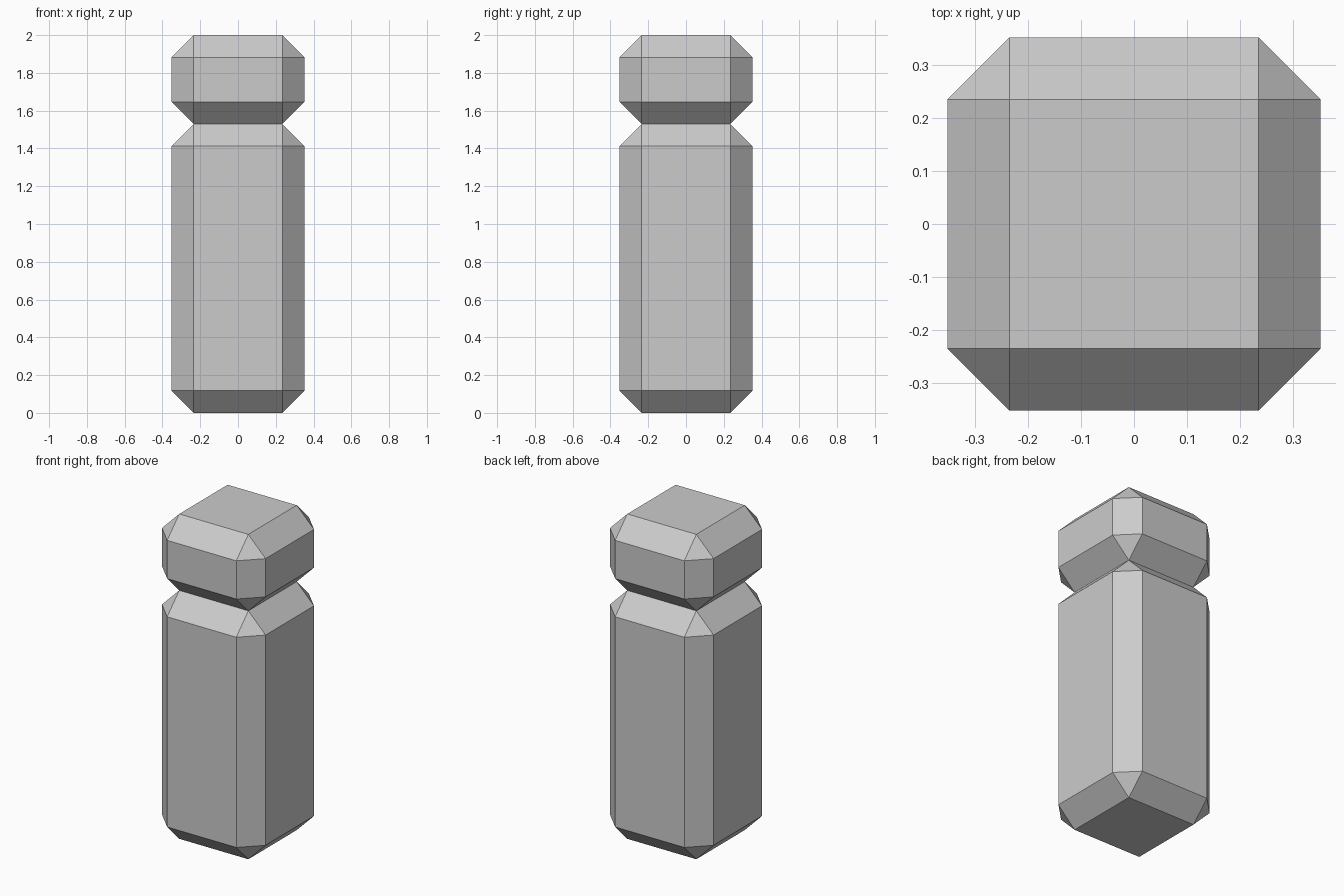
import bpy, bmesh

if "Cube" in bpy.data.objects:
    bpy.data.objects.remove(bpy.data.objects["Cube"])

U = 2 / 17  # chamfer width, the module of the whole model


def chamfered_block(name, width, z0, z1):
    bm = bmesh.new()
    bmesh.ops.create_cube(bm, size=1)
    for v in bm.verts:
        v.co.x *= width
        v.co.y *= width
        v.co.z = z1 if v.co.z > 0 else z0
    bmesh.ops.bevel(bm, geom=bm.edges[:], offset=U, offset_type='OFFSET',
                    segments=1, profile=0.5, affect='EDGES')
    bmesh.ops.recalc_face_normals(bm, faces=bm.faces[:])
    mesh = bpy.data.meshes.new(name)
    bm.to_mesh(mesh)
    bm.free()
    obj = bpy.data.objects.new(name, mesh)
    bpy.context.collection.objects.link(obj)
    return obj


# Tall lower block and short cap resting on it
chamfered_block("post_body", 6 * U, 0, 13 * U)
chamfered_block("post_cap", 6 * U, 13 * U, 17 * U)
